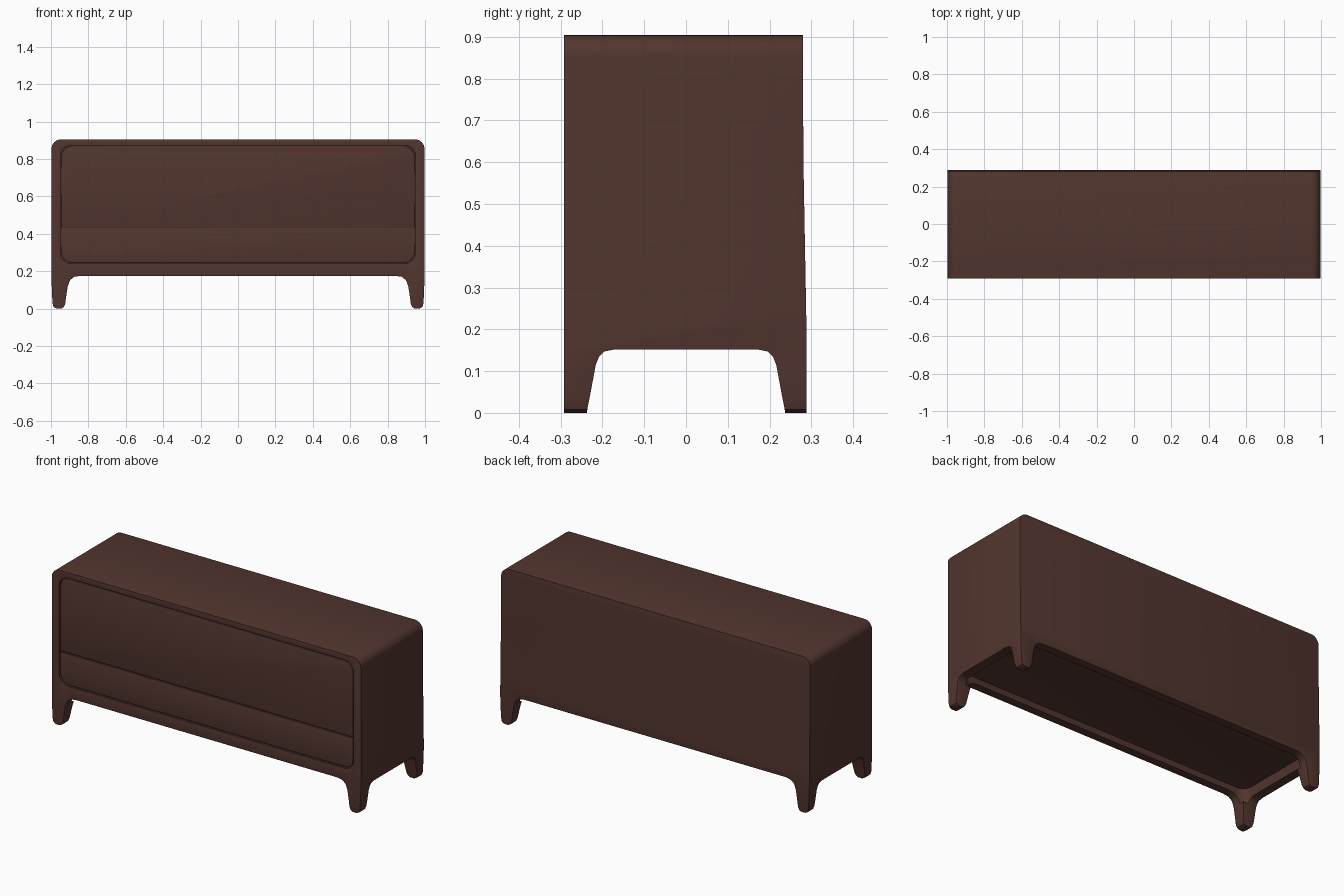
import bpy, math

if "Cube" in bpy.data.objects:
    bpy.data.objects.remove(bpy.data.objects["Cube"])

brown = bpy.data.materials.new("dark brown wood")
brown.diffuse_color = (0.085, 0.036, 0.028, 1)
brown.use_nodes = True
brown.node_tree.nodes["Principled BSDF"].inputs["Base Color"].default_value = brown.diffuse_color


def prism(name, pts, axis, a, b, helper=False):
    """Extrude a 2D outline along an axis: x -> (y,z), y -> (x,z), z -> (x,y)."""
    def place(p, t):
        return {'x': (t, p[0], p[1]), 'y': (p[0], t, p[1]), 'z': (p[0], p[1], t)}[axis]
    n = len(pts)
    verts = [place(p, a) for p in pts] + [place(p, b) for p in pts]
    faces = [list(range(n))[::-1], list(range(n, 2 * n))]
    faces += [[i, (i + 1) % n, n + (i + 1) % n, n + i] for i in range(n)]
    me = bpy.data.meshes.new(name)
    me.from_pydata(verts, [], faces)
    ob = bpy.data.objects.new(name, me)
    bpy.context.collection.objects.link(ob)
    me.materials.append(brown)
    bpy.context.view_layer.objects.active = ob
    bpy.ops.object.select_all(action='DESELECT')
    ob.select_set(True)
    bpy.ops.object.mode_set(mode='EDIT')
    bpy.ops.mesh.select_all(action='SELECT')
    bpy.ops.mesh.normals_make_consistent(inside=False)
    bpy.ops.object.mode_set(mode='OBJECT')
    ob.hide_render = helper
    return ob


def arc(cx, cy, r, a0, a1, n=8):
    return [(cx + r * math.cos(math.radians(a0 + (a1 - a0) * i / n)),
             cy + r * math.sin(math.radians(a0 + (a1 - a0) * i / n))) for i in range(n + 1)]


def rounded(x0, x1, y0, y1, r):
    return (arc(x1 - r, y1 - r, r, 0, 90) + arc(x0 + r, y1 - r, r, 90, 180)
            + arc(x0 + r, y0 + r, r, 180, 270) + arc(x1 - r, y0 + r, r, 270, 360))


def mirrored(half):
    return half + [(-x, z) for x, z in reversed(half)]


def cut(ob, tool):
    m = ob.modifiers.new("cut", 'BOOLEAN')
    m.operation, m.object, m.solver = 'DIFFERENCE', tool, 'EXACT'
    bpy.context.view_layer.objects.active = ob
    bpy.ops.object.modifier_apply(modifier=m.name)
    bpy.data.objects.remove(tool)


def finish(ob, width):
    bv = ob.modifiers.new("soft edges", 'BEVEL')
    bv.width, bv.segments, bv.limit_method = width, 3, 'ANGLE'
    bv.angle_limit = math.radians(40)
    bpy.ops.object.select_all(action='DESELECT')
    bpy.context.view_layer.objects.active = ob
    ob.select_set(True)
    bpy.ops.object.modifier_apply(modifier=bv.name)
    bpy.ops.object.shade_smooth_by_angle(angle=math.radians(35))


# Cabinet shell with legs: front outline (right half, mirrored) pushed through the depth
half = ([(0.84, 0.175)] + [(0.875, 0.17), (0.898, 0.152), (0.91, 0.12), (0.918, 0.07), (0.924, 0.025)]
        + [(0.932, 0.007), (0.945, 0.0), (0.97, 0.0), (0.986, 0.008), (0.992, 0.03), (0.997, 0.15), (0.997, 0.25)]
        + arc(0.947, 0.854, 0.05, 0, 90))
shell = prism("cabinet_shell", mirrored(half), 'y', -0.292, 0.288)

# Side arch between front and back legs
arch = [(0.245, -0.05), (0.235, 0.015), (0.228, 0.05), (0.216, 0.115), (0.208, 0.135), (0.195, 0.147), (0.17, 0.152)]
cut(shell, prism("arch_cutter", mirrored(arch), 'x', -1.2, 1.2, True))
# Recessed underside
cut(shell, prism("underside_cutter", rounded(-0.945, 0.945, -0.245, 0.24, 0.05), 'z', 0.12, 0.21, True))
# Shallow front recess for the door panels
cut(shell, prism("front_cutter", rounded(-0.95, 0.95, 0.24, 0.872, 0.06), 'y', -0.4, -0.28, True))
# Back is set in slightly above the leg line
cut(shell, prism("back_cutter", [(0.4, 0.22), (0.288, 0.22), (0.281, 0.6), (0.279, 1.0), (0.4, 1.0)],
                 'x', -1.2, 1.2, True))
finish(shell, 0.005)

# Front panels: upper door and lower drawer with a thin gap between them
for name, z0, z1 in (("upper_front_panel", 0.433, 0.867), ("lower_front_panel", 0.246, 0.428)):
    panel = prism(name, rounded(-0.944, 0.944, 0.246, 0.867, 0.055), 'y', -0.2885, -0.27)
    cut(panel, prism("trim_top", [(-2, z1), (2, z1), (2, 2), (-2, 2)], 'y', -1, 1, True))
    cut(panel, prism("trim_bottom", [(-2, -1), (2, -1), (2, z0), (-2, z0)], 'y', -1, 1, True))
    finish(panel, 0.003)
